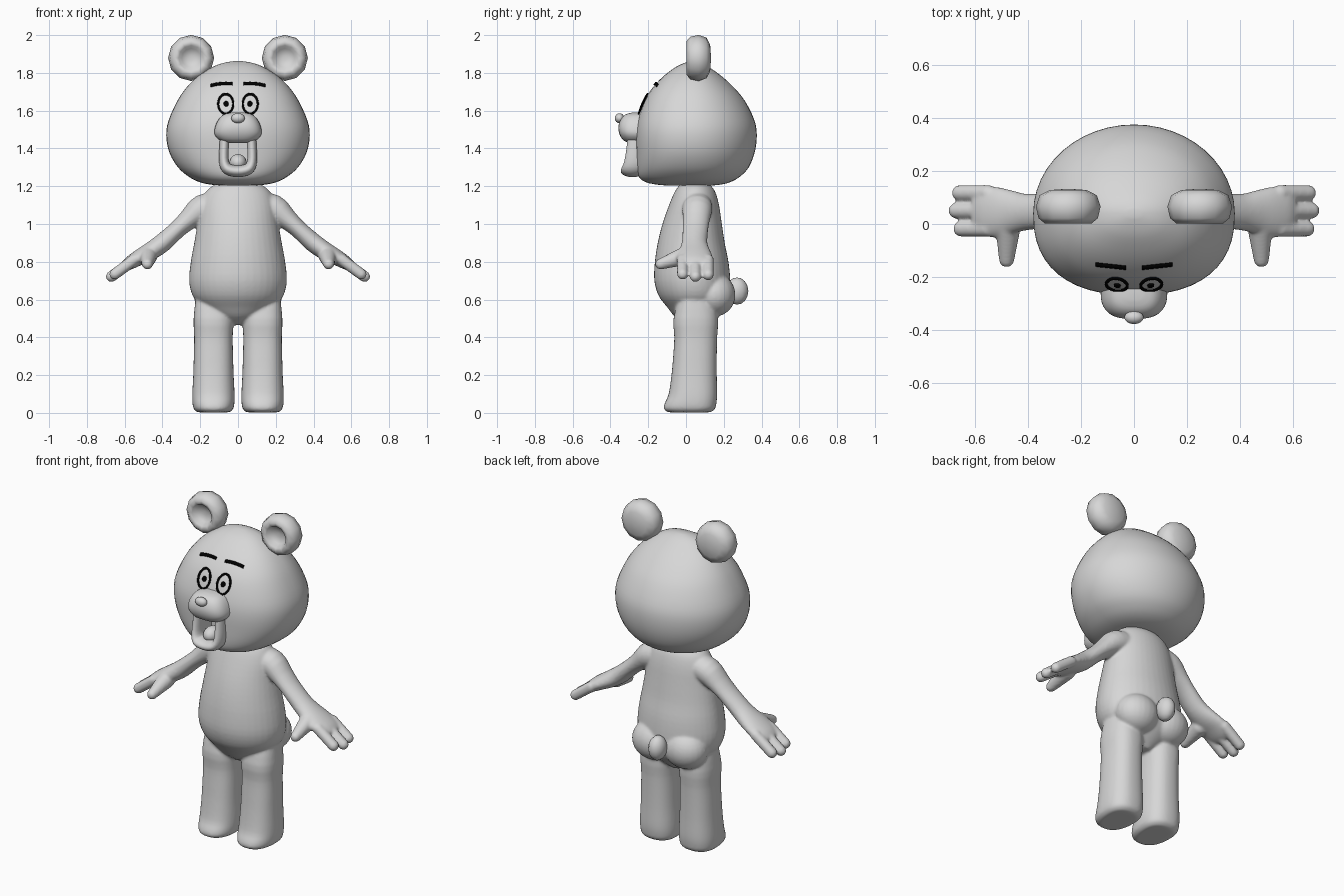
import bpy, bmesh, math
from mathutils import Vector
from mathutils.bvhtree import BVHTree

if "Cube" in bpy.data.objects:
    bpy.data.objects.remove(bpy.data.objects["Cube"])


def material(name, rgb):
    m = bpy.data.materials.new(name)
    m.diffuse_color = (*rgb, 1)
    m.use_nodes = True
    m.node_tree.nodes["Principled BSDF"].inputs["Base Color"].default_value = m.diffuse_color
    return m


GREY = material("soft grey", (0.68, 0.68, 0.68))
BLACK = material("black", (0.0, 0.0, 0.0))


def finish(name, bm, mat):
    bmesh.ops.recalc_face_normals(bm, faces=bm.faces[:])
    for f in bm.faces:
        f.smooth = True
    me = bpy.data.meshes.new(name)
    bm.to_mesh(me)
    bm.free()
    me.materials.append(mat)
    ob = bpy.data.objects.new(name, me)
    bpy.context.collection.objects.link(ob)
    return ob


def resample(rows, k=3):
    """Catmull-Rom interpolation between table rows."""
    out = []
    for i in range(len(rows) - 1):
        a, b, c, d = (rows[max(0, min(len(rows) - 1, i + j))] for j in (-1, 0, 1, 2))
        for s in range(k):
            t = s / k
            out.append([0.5 * (2 * q + (r - p) * t + (2 * p - 5 * q + 4 * r - w) * t * t
                               + (3 * q - p - 3 * r + w) * t ** 3)
                        for p, q, r, w in zip(a, b, c, d)])
    return out + [list(rows[-1])]


def skin(bm, rings):
    """Bridge rings of points and cap both ends."""
    vs = [[bm.verts.new(p) for p in r] for r in rings]
    n = len(vs[0])
    for a, b in zip(vs, vs[1:]):
        for i in range(n):
            j = (i + 1) % n
            bm.faces.new((a[i], a[j], b[j], b[i]))
    bm.faces.new(vs[0][::-1])
    bm.faces.new(vs[-1])


def spow(c, e):
    return math.copysign(abs(c) ** e, c)


def stack(bm, rows, cy, cx=0, front=2.0, back=2.0, seg=40):
    """Loft level rings given as (z, half width, front y, back y)."""
    rings = []
    for z, rx, yf, yb in resample(rows):
        ring = []
        for i in range(seg):
            a = 2 * math.pi * i / seg
            c, s = math.cos(a), math.sin(a)
            e = 2 / (front if s < 0 else back)
            depth = (cy - yf) if s < 0 else (yb - cy)
            ring.append(Vector((cx + rx * spow(c, e), cy + depth * spow(s, e), z)))
        rings.append(ring)
    skin(bm, rings)


def tube(bm, rows, side=1, seg=24):
    """Sweep ellipses along an x-z path: (x, z, half height, half depth, y)."""
    rows = resample(rows)
    rings = []
    for i, (x, z, h, d, y) in enumerate(rows):
        p, q = rows[max(i - 1, 0)], rows[min(i + 1, len(rows) - 1)]
        t = Vector((q[0] - p[0], 0, q[1] - p[1])).normalized()
        ring = []
        for k in range(seg):
            a = 2 * math.pi * k / seg
            c, s = math.cos(a) * h, math.sin(a) * d
            ring.append(Vector((side * (x - t.z * c), y + s, z + t.x * c)))
        rings.append(ring)
    skin(bm, rings)


def ball(bm, centre, radii, u=24, v=16):
    for w in bmesh.ops.create_uvsphere(bm, u_segments=u, v_segments=v, radius=1)["verts"]:
        w.co = Vector([c + r * p for c, r, p in zip(centre, radii, w.co)])


def capsule(bm, a, b, r0, r1):
    a, b = Vector(a), Vector(b)
    rot = (b - a).to_track_quat('Z', 'Y')
    for w in bmesh.ops.create_uvsphere(bm, u_segments=20, v_segments=13, radius=1)["verts"]:
        end = w.co.z > 0.01
        w.co = (b if end else a) + rot @ (w.co * (r1 if end else r0))


# Body: torso, buttocks, legs, arms and fingers fused into one soft skin
bm = bmesh.new()
stack(bm, [(1.225, .06, 0, .10), (1.21, .12, -.03, .125), (1.17, .17, -.06, .155),
           (1.10, .20, -.09, .175), (1.0, .215, -.125, .19), (.90, .232, -.15, .205),
           (.80, .25, -.165, .225), (.70, .259, -.168, .235), (.62, .24, -.145, .235),
           (.56, .19, -.10, .21), (.51, .13, -.06, .17), (.465, .05, 0, .12)], .05)
for s in (1, -1):
    ball(bm, (s * .105, .15, .625), (.13, .112, .115))
    stack(bm, [(.64, .09, -.03, .15), (.5, .105, -.066, .17), (.4, .102, -.062, .165),
               (.3, .104, -.068, .163), (.2, .107, -.077, .163), (.1, .112, -.092, .165),
               (.05, .111, -.113, .161), (.02, .104, -.117, .153), (.003, .085, -.095, .13)],
          .04, s * .13, 2.4, 2.4)
    tube(bm, [(.10, 1.10, .07, .075, .06), (.19, 1.08, .075, .08, .06),
              (.26, 1.025, .056, .072, .055), (.32, .972, .047, .068, .05),
              (.40, .90, .05, .068, .045), (.46, .858, .048, .082, .045),
              (.52, .825, .042, .096, .045), (.57, .795, .036, .093, .047),
              (.60, .775, .025, .08, .05)], s)
    for y, x in ((.117, .657), (.05, .670), (-.018, .652)):
        capsule(bm, (s * .55, y, .81), (s * x, y, .722 + (.67 - x) * .7), .031, .03)
    capsule(bm, (s * .475, -.01, .83), (s * .48, -.135, .788), .05, .029)
body = finish("body", bm, GREY)
fuse = body.modifiers.new("fuse", 'REMESH')
fuse.mode = 'VOXEL'
fuse.voxel_size = .0075
fuse.use_smooth_shade = True
soften = body.modifiers.new("soften", 'SMOOTH')
soften.factor = .5
soften.iterations = 8

# Tail
bm = bmesh.new()
ball(bm, (0, .27, .645), (.05, .06, .072), 12, 8)
finish("tail", bm, GREY)

# Head
bm = bmesh.new()
stack(bm, [(1.203, .06, -.08, .12), (1.208, .14, -.15, .18), (1.222, .205, -.215, .235),
           (1.25, .26, -.25, .285), (1.3, .318, -.262, .332), (1.38, .364, -.266, .364),
           (1.47, .38, -.268, .375), (1.55, .367, -.257, .362), (1.65, .322, -.222, .313),
           (1.72, .275, -.178, .256), (1.78, .215, -.122, .192), (1.83, .137, -.056, .123),
           (1.852, .08, -.01, .085), (1.862, .025, .025, .055)], .04, 0, 2.4, 2.0, 48)
head = finish("head", bm, GREY)
surface = BVHTree.FromPolygons([v.co.copy() for v in head.data.vertices],
                               [tuple(p.vertices) for p in head.data.polygons])

# Mouth hollow cut into the head
bm = bmesh.new()
bmesh.ops.create_cube(bm, size=1)
for v in bm.verts:
    v.co = Vector((v.co.x * .1, -.25 + v.co.y * .14, 1.375 + v.co.z * .15))
cutter = finish("mouth_cutter", bm, GREY)
cutter.hide_render = True
cut = head.modifiers.new("mouth", 'BOOLEAN')
cut.operation = 'DIFFERENCE'
cut.object = cutter
cut.solver = 'EXACT'
bpy.context.view_layer.objects.active = head
head.select_set(True)
bpy.ops.object.modifier_apply(modifier="mouth")
bpy.data.objects.remove(cutter)
bpy.ops.object.shade_smooth_by_angle(angle=math.radians(45))

# Muzzle, nose, jaw and tongue
bm = bmesh.new()
stack(bm, [(1.43, .05, -.30, -.2), (1.442, .095, -.33, -.2), (1.475, .124, -.352, -.2),
           (1.515, .121, -.358, -.2), (1.555, .102, -.345, -.2), (1.58, .075, -.32, -.2),
           (1.59, .035, -.285, -.2)], -.25, 0, 2.8, 2.5)
finish("muzzle", bm, GREY)
bm = bmesh.new()
ball(bm, (0, -.352, 1.56), (.036, .025, .026))
finish("nose", bm, GREY)
half = [(-.07, 1.46, .025, .04, -.27), (-.074, 1.40, .025, .045, -.27),
        (-.074, 1.33, .026, .052, -.275), (-.055, 1.291, .03, .06, -.283)]
bm = bmesh.new()
tube(bm, half + [(0, 1.279, .031, .062, -.283)] + [(-r[0], *r[1:]) for r in half[::-1]])
finish("jaw", bm, GREY)
bm = bmesh.new()
ball(bm, (0, -.245, 1.325), (.045, .06, .045))
finish("tongue", bm, GREY)

# Ears: turned discs with a dished front
EAR = [(.012, .132), (.07, .128), (.108, .108), (.122, .066), (.112, .022), (.088, .002),
       (.066, .008), (.05, .035), (.012, .042)]
for s, side in ((1, "left"), (-1, "right")):
    bm = bmesh.new()
    skin(bm, [[Vector((s * .248 + r * math.cos(k * math.pi / 6), y,
                       1.879 + r * math.sin(k * math.pi / 6))) for k in range(12)]
              for r, y in EAR])
    finish(side + "_ear", bm, GREY)


def on_head(x, z):
    hit = surface.ray_cast(Vector((x, -1, z)), Vector((0, 1, 0)))[0]
    return hit + Vector((0, -.006, .002))


def strip(name, edge_a, edge_b, closed=False):
    """Thin black band laid on the head between two outlines."""
    bm = bmesh.new()
    a, b = ([bm.verts.new(on_head(*p)) for p in e] for e in (edge_a, edge_b))
    n = len(a)
    for i in range(n if closed else n - 1):
        j = (i + 1) % n
        f = bm.faces.new((a[i], a[j], b[j], b[i]))
    for f in bm.faces:
        f.normal_update()
        if f.normal.y > 0:
            f.normal_flip()
    ob = finish(name, bm, BLACK)
    thick = ob.modifiers.new("thickness", 'SOLIDIFY')
    thick.thickness = .006
    thick.offset = 0


def oval(cx, cz, rx, rz, n=28):
    return [(cx + rx * math.cos(2 * math.pi * i / n), cz + rz * math.sin(2 * math.pi * i / n))
            for i in range(n)]


# Eye outlines, pupils and brows
for s, side in ((1, "left"), (-1, "right")):
    strip(side + "_eye_outline", oval(s * .065, 1.634, .045, .057),
          oval(s * .065, 1.634, .035, .047), True)
    strip(side + "_pupil", oval(s * .063, 1.634, .013, .014),
          oval(s * .063, 1.634, .001, .001), True)
    path = [(s * (.03 + .115 * t), 1.741 + .012 * t - .022 * t * t)
            for t in (i / 10 for i in range(11))]
    strip(side + "_brow", [(x, z + .0065) for x, z in path], [(x, z - .0065) for x, z in path])
